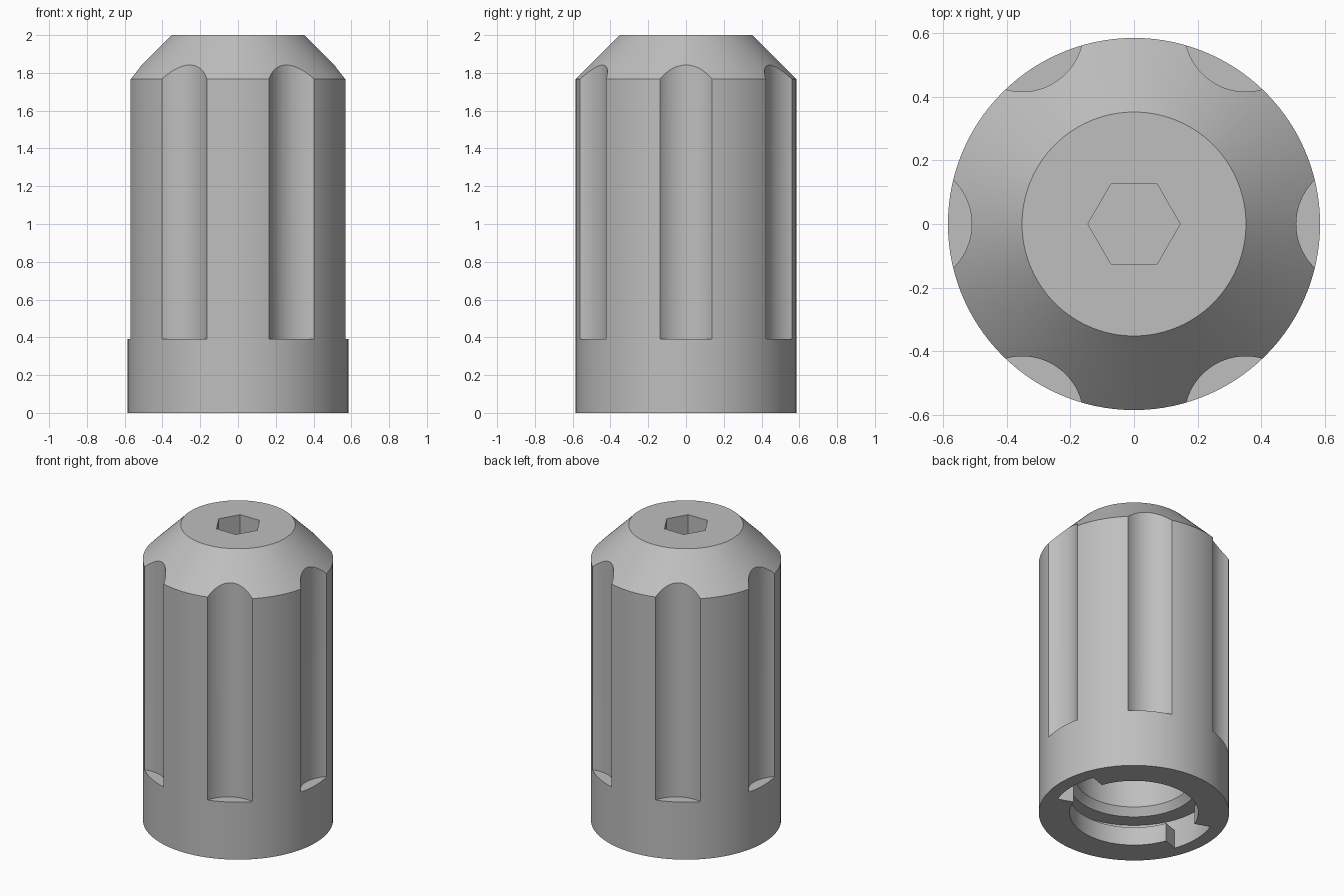
import bpy
import bmesh
from math import cos, sin, pi, radians

cube = bpy.data.objects.get("Cube")
if cube:
    bpy.data.objects.remove(cube, do_unlink=True)

SEGMENTS = 120

grey = bpy.data.materials.new("plain_grey")
grey.use_nodes = True
colour = (0.52, 0.52, 0.52, 1)
grey.diffuse_color = colour
grey.node_tree.nodes["Principled BSDF"].inputs["Base Color"].default_value = colour


def finish(name, bm):
    bmesh.ops.recalc_face_normals(bm, faces=bm.faces)
    mesh = bpy.data.meshes.new(name)
    bm.to_mesh(mesh)
    bm.free()
    mesh.materials.append(grey)
    obj = bpy.data.objects.new(name, mesh)
    bpy.context.collection.objects.link(obj)
    return obj


def lathe(name, profile):
    """Revolve (radius, z) points; the profile starts and ends on the axis."""
    bm = bmesh.new()
    verts = [bm.verts.new((r, 0, z)) for r, z in profile]
    edges = [bm.edges.new(pair) for pair in zip(verts, verts[1:])]
    bmesh.ops.spin(bm, geom=verts + edges, cent=(0, 0, 0), axis=(0, 0, 1),
                   angle=2 * pi, steps=SEGMENTS, use_duplicate=False)
    bmesh.ops.remove_doubles(bm, verts=bm.verts, dist=0.0001)
    return finish(name, bm)


def prism(name, outline, bottom, top):
    bm = bmesh.new()
    face = bm.faces.new([bm.verts.new((x, y, bottom)) for x, y in outline])
    new = bmesh.ops.extrude_face_region(bm, geom=[face])["geom"]
    bmesh.ops.translate(bm, vec=(0, 0, top - bottom),
                        verts=[v for v in new if isinstance(v, bmesh.types.BMVert)])
    return finish(name, bm)


def arc(radius, start, end, count, cx=0, cy=0):
    angles = [radians(start + (end - start) * i / count) for i in range(count + 1)]
    return [(cx + radius * cos(a), cy + radius * sin(a)) for a in angles]


def cut(target, cutter):
    cutter.hide_render = True
    mod = target.modifiers.new("cut", "BOOLEAN")
    mod.operation = "DIFFERENCE"
    mod.solver = "EXACT"
    mod.object = cutter
    bpy.ops.object.select_all(action="DESELECT")
    bpy.context.view_layer.objects.active = target
    target.select_set(True)
    bpy.ops.object.modifier_apply(modifier=mod.name)
    bpy.data.objects.remove(cutter, do_unlink=True)


# Knob body: tapered top, outer wall, lower lip, locking groove and bore
body = lathe("knob_body", [
    (0, 2), (0.352, 2), (0.585, 1.767), (0.585, 0),
    (0.395, 0), (0.395, 0.125), (0.5, 0.125), (0.5, 0.2),
    (0.395, 0.2), (0.36, 0.25), (0.36, 1.2), (0, 1.2)])

# Six grip flutes around the side
for i in range(6):
    a = i * pi / 3
    cx, cy = 0.703 * cos(a), 0.703 * sin(a)
    cut(body, prism("flute_cutter", arc(0.193, 0, 360, 64, cx, cy)[:-1], 0.39, 2.2))

# Hexagonal socket in the top
cut(body, prism("hex_cutter", arc(0.145, 0, 360, 6)[:-1], 1.65, 2.1))

# Two entry notches through the lower lip
for mid in (0, 180):
    outline = arc(0.499, mid - 20, mid + 20, 14) + arc(0.3, mid + 20, mid - 20, 14)
    cut(body, prism("notch_cutter", outline, -0.1, 0.16))

# Smooth round walls, crisp edges
bpy.ops.object.select_all(action="DESELECT")
body.select_set(True)
bpy.context.view_layer.objects.active = body
bpy.ops.object.shade_smooth_by_angle(angle=radians(25))
